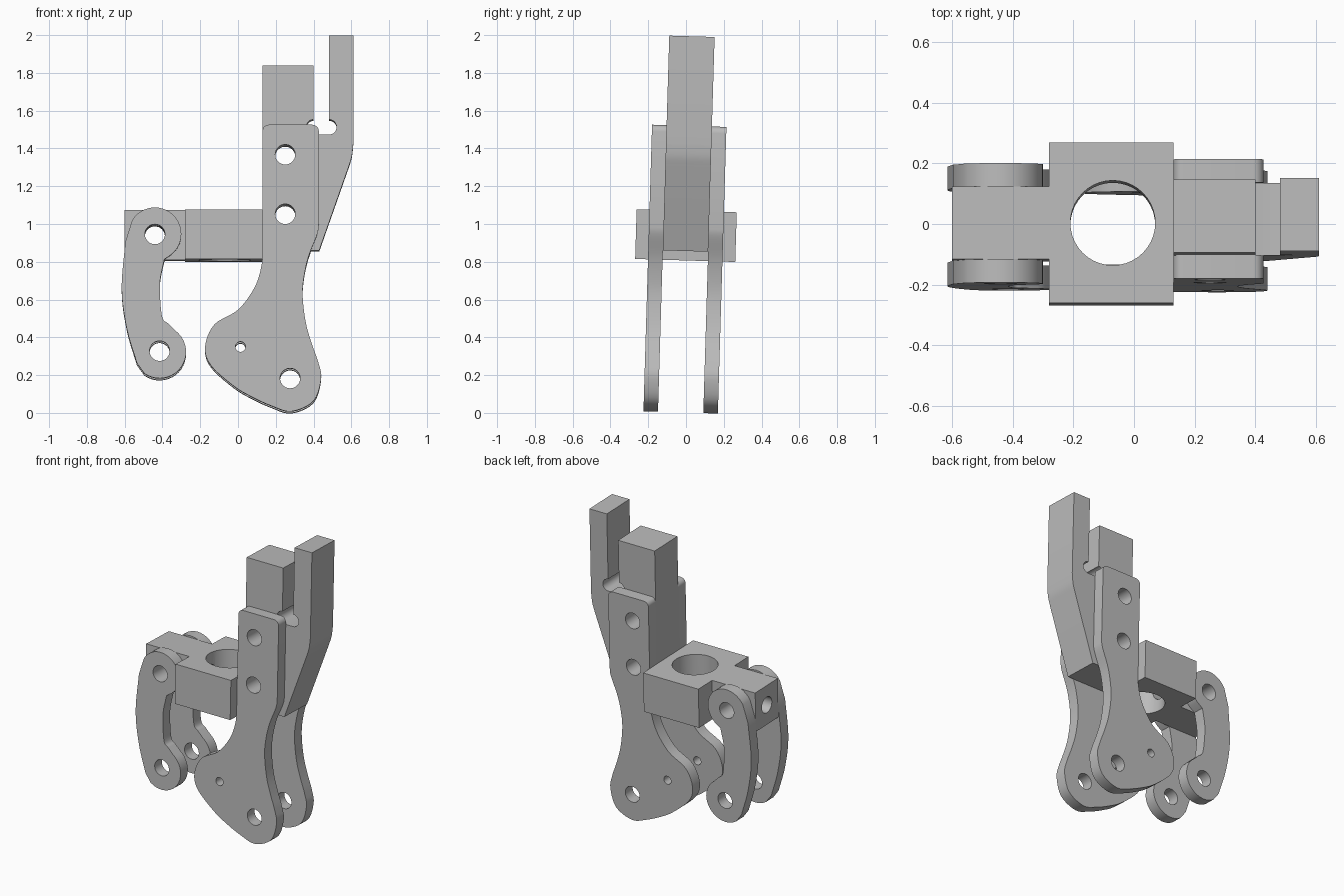
import bpy, bmesh, math
from mathutils import Matrix, Vector

cube = bpy.data.objects.get("Cube")
if cube:
    bpy.data.objects.remove(cube, do_unlink=True)

GREY = (0.5, 0.5, 0.5, 1)
metal = bpy.data.materials.new("grey metal")
metal.use_nodes = True
metal.diffuse_color = GREY
metal.node_tree.nodes["Principled BSDF"].inputs["Base Color"].default_value = GREY

# The whole mechanism leans slightly back
LEAN = (Matrix.Translation((0, 0, 0.947)) @ Matrix.Rotation(-0.03, 4, 'X')
        @ Matrix.Translation((0, 0, -0.95)))


def prism(name, outline, low, high, axis):
    """Extrude an outline: (x, z) along 'Y', or (x, y) along 'Z'."""
    bm = bmesh.new()

    def place(p, d):
        return (p[0], d, p[1]) if axis == 'Y' else (p[0], p[1], d)
    a = [bm.verts.new(place(p, low)) for p in outline]
    b = [bm.verts.new(place(p, high)) for p in outline]
    bm.faces.new(a)
    bm.faces.new(b[::-1])
    for i in range(len(a)):
        j = (i + 1) % len(a)
        bm.faces.new((a[i], b[i], b[j], a[j]))
    bmesh.ops.recalc_face_normals(bm, faces=bm.faces)
    mesh = bpy.data.meshes.new(name)
    bm.to_mesh(mesh)
    bm.free()
    mesh.materials.append(metal)
    ob = bpy.data.objects.new(name, mesh)
    bpy.context.collection.objects.link(ob)
    return ob


def arc(cx, cz, r, start, end, n=10):
    angles = [math.radians(start + (end - start) * i / n) for i in range(n + 1)]
    return [(cx + r * math.cos(t), cz + r * math.sin(t)) for t in angles]


def smooth_path(pts, steps=5):
    """Catmull-Rom curve through the points, ends included."""
    p = [Vector(q) for q in pts]
    p = [2 * p[0] - p[1]] + p + [2 * p[-1] - p[-2]]
    out = []
    for a, b, c, d in zip(p, p[1:], p[2:], p[3:]):
        for i in range(steps):
            t = i / steps
            out.append(0.5 * (2 * b + (c - a) * t + (2 * a - 5 * b + 4 * c - d) * t * t
                              + (3 * b - a - 3 * c + d) * t ** 3))
    return [tuple(q) for q in out + [p[-2]]]


def drill(ob, centre, radius, direction, depth=2.0):
    """Cut a round hole centred on a point, along a direction."""
    bm = bmesh.new()
    turn = Vector(direction).to_track_quat('Z', 'Y').to_matrix().to_4x4()
    bmesh.ops.create_cone(bm, cap_ends=True, segments=40, radius1=radius, radius2=radius,
                          depth=depth, matrix=Matrix.Translation(centre) @ turn)
    mesh = bpy.data.meshes.new("drill")
    bm.to_mesh(mesh)
    bm.free()
    mesh.materials.append(metal)
    cutter = bpy.data.objects.new("drill", mesh)
    cutter.hide_render = True
    bpy.context.collection.objects.link(cutter)
    mod = ob.modifiers.new("hole", 'BOOLEAN')
    mod.operation, mod.solver, mod.object = 'DIFFERENCE', 'EXACT', cutter
    bpy.context.view_layer.objects.active = ob
    bpy.ops.object.modifier_apply(modifier=mod.name)
    bpy.data.objects.remove(cutter, do_unlink=True)


def finish(ob):
    ob.data.transform(LEAN)
    bpy.ops.object.select_all(action='DESELECT')
    ob.select_set(True)
    bpy.context.view_layer.objects.active = ob
    bpy.ops.object.shade_smooth_by_angle(angle=math.radians(30))


ALONG_X, ALONG_Y, ALONG_Z = (1, 0, 0), (0, 1, 0), (0, 0, 1)
PIN = 0.053
HALF = 0.12
OUTER = 0.197
body_pins = [(0.25, 1.365), (0.25, 1.05)]

# Upright body with the slotted tall finger
outline = [(0.13, 0.86), (0.43, 0.86)]
outline += smooth_path([(0.585, 1.3), (0.603, 1.36), (0.611, 1.43)])
outline += [(0.611, 1.997), (0.482, 1.997)]
outline += arc(0.482, 1.513, 0.04, 90, -90)
outline += arc(0.401, 1.513, 0.04, 270, 90)
outline += [(0.401, 1.84), (0.13, 1.84)]
body = prism("upright_body", outline, -HALF, HALF, 'Y')
for x, z in body_pins:
    drill(body, (x, 0, z), PIN, ALONG_Y)
finish(body)

# Cross block with a narrow tongue, vertical bore, pivot hole and end hole
W = 0.265
outline = [(-0.6, -HALF), (-0.28, -HALF), (-0.28, -W), (0.13, -W),
           (0.13, W), (-0.28, W), (-0.28, HALF), (-0.6, HALF)]
block = prism("cross_block", outline, 0.81, 1.073, 'Z')
drill(block, (-0.07, 0, 0.94), 0.14, ALONG_Z)
drill(block, (-0.44, 0, 0.943), PIN, ALONG_Y)
drill(block, (-0.4, 0, 0.943), PIN, ALONG_X, 0.6)
finish(block)

# Side plates: straight at the top, flaring to a lobed foot
plate = arc(0.162, 1.491, 0.032, 180, 90, 6) + arc(0.393, 1.488, 0.035, 90, 0, 6)
plate += smooth_path([(0.428, 1.0), (0.42, 0.945), (0.372, 0.82), (0.347, 0.7), (0.343, 0.6),
                      (0.36, 0.47), (0.39, 0.365), (0.425, 0.265), (0.44, 0.18), (0.4, 0.06),
                      (0.283, 0.005), (0.177, 0.034), (0.07, 0.083), (-0.024, 0.14),
                      (-0.145, 0.25), (-0.174, 0.35), (-0.125, 0.465), (0, 0.543),
                      (0.087, 0.66), (0.124, 0.775), (0.13, 0.87)])
plate_holes = [(x, z, PIN) for x, z in body_pins] + [(0.276, 0.18, PIN), (0.013, 0.347, 0.027)]

# Curved links between the tongue and the lower pivots
link = arc(-0.44, 0.945, 0.14, 150, -50, 20)
link += smooth_path([(-0.39, 0.81), (-0.412, 0.7), (-0.412, 0.6), (-0.4, 0.5), (-0.37, 0.47)])
link += arc(-0.415, 0.32, 0.14, 55, -125, 20)
link += smooth_path([(-0.535, 0.26), (-0.588, 0.44), (-0.616, 0.65), (-0.597, 0.9)])
link_holes = [(-0.44, 0.943, PIN), (-0.415, 0.325, PIN)]

for side, sign in (("front", -1), ("back", 1)):
    for part, shape, holes in (("side_plate", plate, plate_holes), ("link", link, link_holes)):
        ob = prism(f"{side}_{part}", shape, sign * HALF, sign * OUTER, 'Y')
        for x, z, r in holes:
            drill(ob, (x, 0, z), r, ALONG_Y)
        finish(ob)
